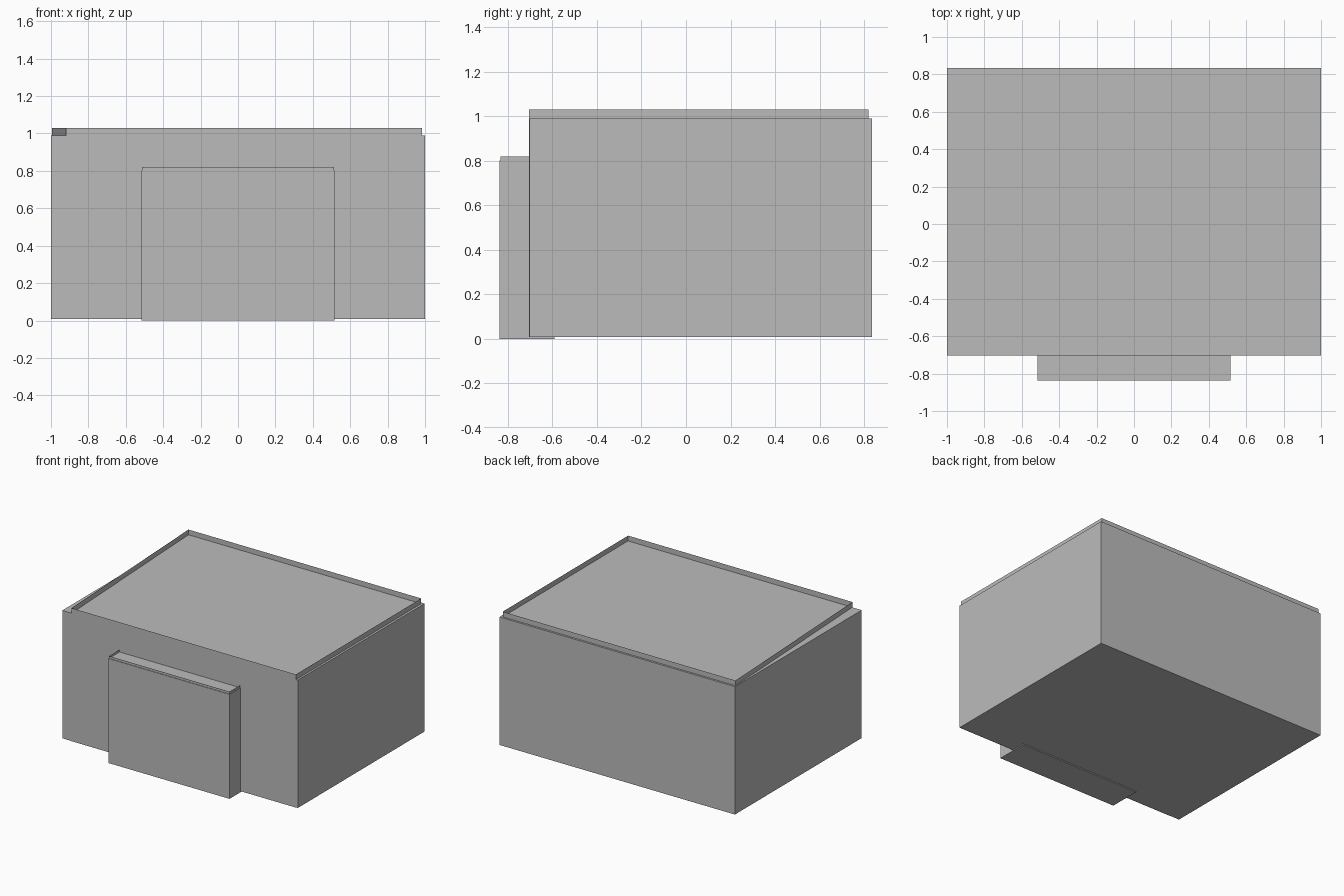
import bpy
import bmesh

cube = bpy.data.objects.get("Cube")
if cube:
    bpy.data.objects.remove(cube, do_unlink=True)

grey = bpy.data.materials.new("plain_grey")
grey.use_nodes = True
colour = (0.5, 0.5, 0.5, 1)
grey.diffuse_color = colour
grey.node_tree.nodes["Principled BSDF"].inputs["Base Color"].default_value = colour


def extrude_outline(name, outline, bottom, top, capped):
    """Raise a ground outline into a solid, or into an open thin wall."""
    bm = bmesh.new()
    low = [bm.verts.new((x, y, bottom)) for x, y in outline]
    high = [bm.verts.new((x, y, top)) for x, y in outline]
    count = len(outline)
    for i in range(count):
        j = (i + 1) % count
        bm.faces.new((low[i], low[j], high[j], high[i]))
    if capped:
        bm.faces.new(low[::-1])
        bm.faces.new(high)
    mesh = bpy.data.meshes.new(name)
    bm.to_mesh(mesh)
    bm.free()
    mesh.materials.append(grey)
    obj = bpy.data.objects.new(name, mesh)
    bpy.context.collection.objects.link(obj)
    return obj


def rectangle(x0, x1, y0, y1):
    return [(x0, y0), (x1, y0), (x1, y1), (x0, y1)]


# Main block of the building
extrude_outline("main_block", rectangle(-1, 1, -0.703, 0.835), 0.008, 0.99, True)

# Thin parapet around the roof, its left side slightly skewed
parapet = [(-0.92, -0.705), (0.985, -0.705), (0.982, 0.82), (-0.995, 0.82)]
extrude_outline("roof_parapet", parapet, 0.008, 1.03, False)

# Front porch block, set into the main block, with its own low parapet
extrude_outline("porch_block", rectangle(-0.515, 0.515, -0.838, -0.59), 0, 0.802, True)
extrude_outline("porch_parapet", rectangle(-0.512, 0.512, -0.834, -0.6), 0.79, 0.82, False)
